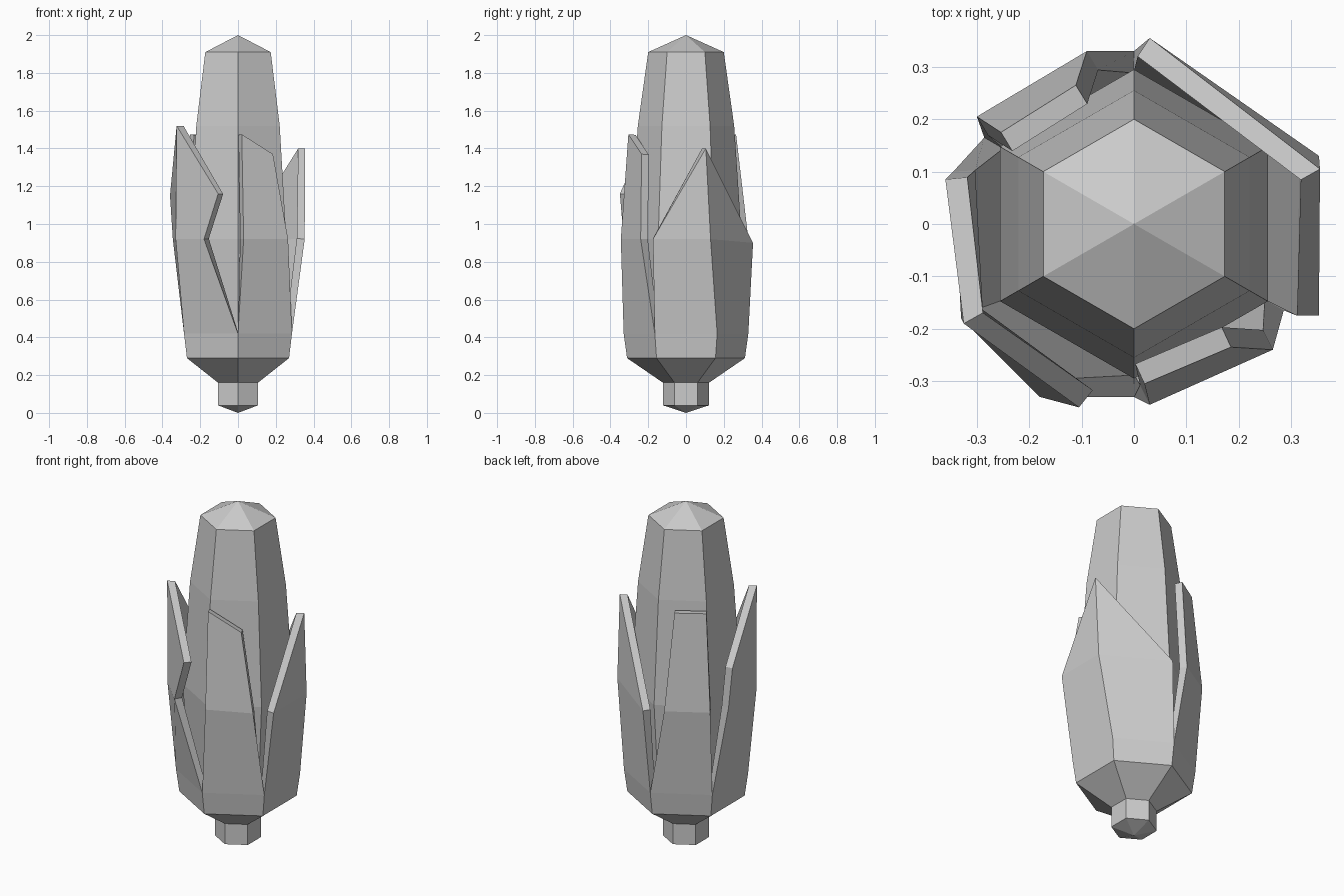
import bpy
from math import cos, sin, radians

if "Cube" in bpy.data.objects:
    bpy.data.objects.remove(bpy.data.objects["Cube"])


def ring(r, z):
    return [(r * cos(radians(30 + 60 * k)), r * sin(radians(30 + 60 * k)), z) for k in range(6)]


def bridge(a, b):
    return [(a + k, a + (k + 1) % 6, b + (k + 1) % 6, b + k) for k in range(6)]


def add_object(name, verts, faces):
    me = bpy.data.meshes.new(name)
    me.from_pydata(verts, [], faces)
    me.update()
    ob = bpy.data.objects.new(name, me)
    bpy.context.collection.objects.link(ob)
    return ob


def lathe(name, profile, bottom, top):
    """Six-sided turned solid with a pointed end above and below."""
    verts, faces = [], []
    for i, (r, z) in enumerate(profile):
        verts += ring(r, z)
        if i:
            faces += bridge(6 * (i - 1), 6 * i)
    n = len(verts)
    verts += [(0, 0, bottom), (0, 0, top)]
    for k in range(6):
        faces.append(((k + 1) % 6, k, n))
        faces.append((n - 6 + k, n - 6 + (k + 1) % 6, n + 1))
    return add_object(name, verts, faces)


# Cob and stem
lathe("cob", [(0.25, 0.32), (0.295, 0.92), (0.255, 1.52), (0.2, 1.91)], 0.28, 2.0)
lathe("stem", [(0.122, 0.04), (0.122, 0.165)], 0.0, 0.2)

# Husk cup
verts = ring(0.122, 0.16) + ring(0.312, 0.29) + ring(0.33, 0.42)
faces = bridge(0, 6) + bridge(6, 12)

# Husk leaves: cup corners, middle row, top row (one top point = pointed leaf)
leaves = [
    ((5, 0, 1), [(.353, -.175, .92), (.353, .13, .92), (.03, .355, .9)],
     [(.355, .105, 1.4)]),
    ((2, 3, 4), [(-.345, .1, .92), (-.33, -.18, .92), (-.18, -.33, .92)],
     [(-.36, .085, 1.15), (-.325, -.19, 1.52), (-.105, -.35, 1.16)]),
    ((4, 5), [(.03, -.345, .92), (.265, -.24, .92)],
     [(.02, -.305, 1.475), (.185, -.235, 1.37)]),
    ((1, 2), [(-.09, .33, .92), (-.3, .205, .92)],
     [(-.111, .265, 1.475), (-.254, .175, 1.475)]),
]
for corners, mids, tops in leaves:
    m = len(verts)
    t = m + len(mids)
    verts += mids + tops
    for i in range(len(mids) - 1):
        faces.append((12 + corners[i], 12 + corners[i + 1], m + i + 1, m + i))
        if len(tops) == 1:
            faces.append((m + i, m + i + 1, t))
        else:
            faces.append((m + i, m + i + 1, t + i + 1, t + i))

husk = add_object("husk", verts, faces)
solid = husk.modifiers.new("thickness", 'SOLIDIFY')
solid.thickness = 0.042
solid.offset = -1
